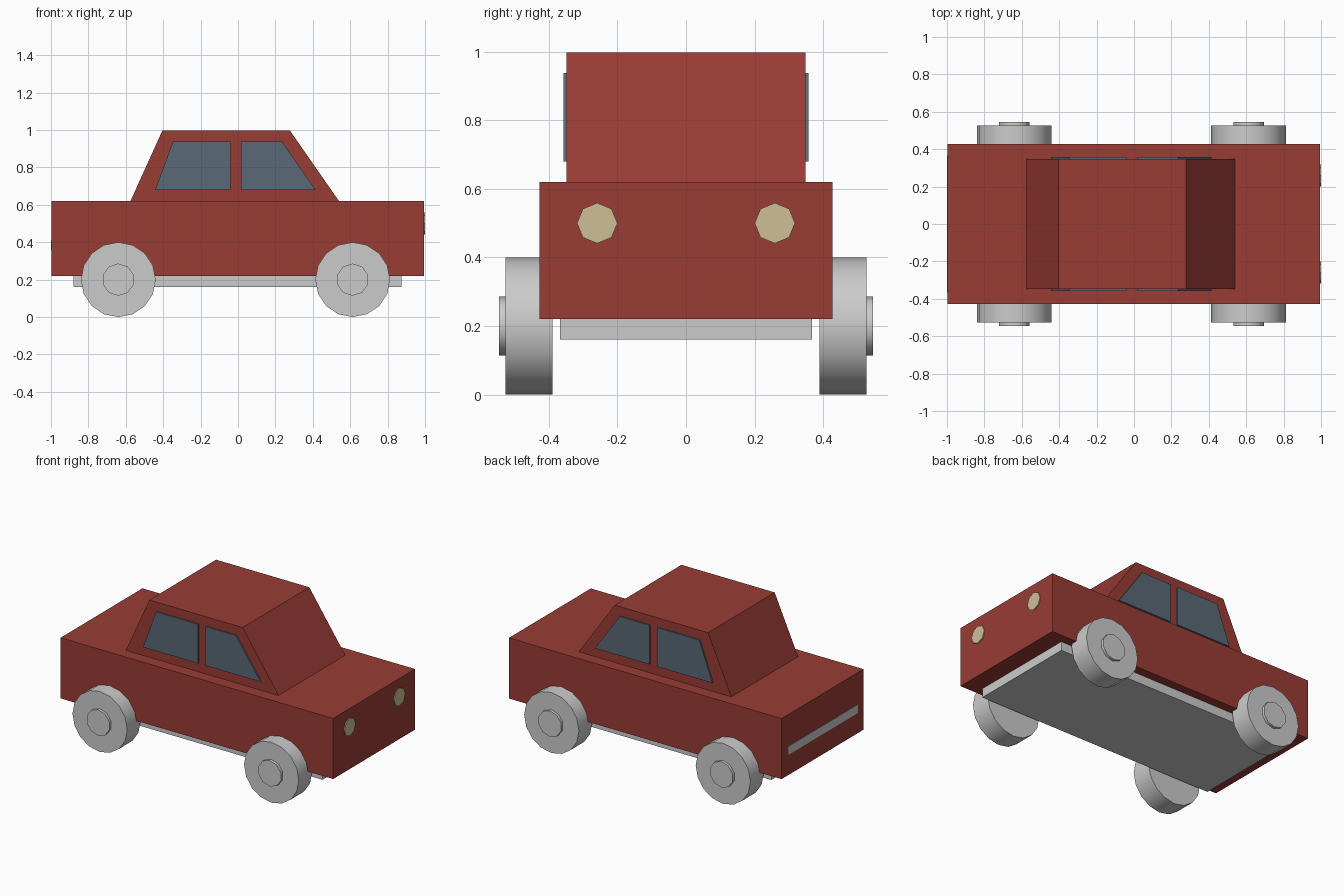
import bpy, bmesh, math
from mathutils import Matrix

if "Cube" in bpy.data.objects:
    bpy.data.objects.remove(bpy.data.objects["Cube"])


def material(name, rgb):
    m = bpy.data.materials.new(name)
    m.diffuse_color = (*rgb, 1)
    m.use_nodes = True
    m.node_tree.nodes["Principled BSDF"].inputs["Base Color"].default_value = m.diffuse_color
    return m


RED = material("red_paint", (0.32, 0.045, 0.036))
GLASS = material("window_glass", (0.10, 0.14, 0.18))
LAMP = material("lamp_glass", (0.62, 0.52, 0.31))


def finish(name, bm, mat=None):
    bmesh.ops.recalc_face_normals(bm, faces=bm.faces)
    me = bpy.data.meshes.new(name)
    bm.to_mesh(me)
    bm.free()
    ob = bpy.data.objects.new(name, me)
    bpy.context.collection.objects.link(ob)
    if mat:
        me.materials.append(mat)
    return ob


def prism(name, profile, y0, y1, mat=None):
    """Extrude an x-z outline from y0 to y1."""
    bm = bmesh.new()
    face = bm.faces.new([bm.verts.new((x, y0, z)) for x, z in profile])
    ext = bmesh.ops.extrude_face_region(bm, geom=[face])
    moved = [v for v in ext["geom"] if isinstance(v, bmesh.types.BMVert)]
    bmesh.ops.translate(bm, verts=moved, vec=(0, y1 - y0, 0))
    return finish(name, bm, mat)


def block(name, x0, x1, half_y, z0, z1, mat=None):
    return prism(name, [(x0, z0), (x1, z0), (x1, z1), (x0, z1)], -half_y, half_y, mat)


def disc(name, centre, radius, depth, sides, axis, mat=None, smooth=False):
    """Cylinder lying along the x or y axis."""
    bm = bmesh.new()
    turn = Matrix.Rotation(math.pi / 2, 4, "Y" if axis == "x" else "X")
    bmesh.ops.create_cone(bm, cap_ends=True, segments=sides, radius1=radius,
                          radius2=radius, depth=depth,
                          matrix=Matrix.Translation(centre) @ turn)
    ob = finish(name, bm, mat)
    if smooth:
        bpy.ops.object.select_all(action="DESELECT")
        ob.select_set(True)
        bpy.context.view_layer.objects.active = ob
        bpy.ops.object.shade_smooth_by_angle(angle=math.radians(50))
    return ob


# Lower body, chassis plate and nearly flush rear bumper strip
block("body", -0.997, 0.994, 0.427, 0.22, 0.62, RED)
block("chassis", -0.88, 0.874, 0.367, 0.16, 0.24)
block("rear_bumper", -1.0, -0.98, 0.365, 0.355, 0.41)

# Cabin with sloped windscreen and rear window
prism("cabin", [(-0.575, 0.61), (0.54, 0.61), (0.54, 0.62), (0.277, 0.998),
                (-0.404, 0.998), (-0.575, 0.62)], -0.348, 0.348, RED)

rear_window = [(-0.443, 0.68), (-0.04, 0.68), (-0.04, 0.938), (-0.348, 0.938)]
front_window = [(0.015, 0.68), (0.415, 0.68), (0.235, 0.938), (0.015, 0.938)]

for s, side in ((-1, "right"), (1, "left")):
    # Side windows
    prism(f"rear_window_{side}", rear_window, s * 0.335, s * 0.358, GLASS)
    prism(f"front_window_{side}", front_window, s * 0.335, s * 0.358, GLASS)
    # Headlights
    disc(f"headlight_{side}", (0.985, s * 0.259, 0.5), 0.059, 0.03, 8, "x", LAMP)
    # Wheels and hubs
    for x, end in ((-0.64, "rear"), (0.613, "front")):
        disc(f"{end}_wheel_{side}", (x, s * 0.458, 0.2), 0.2, 0.138, 16, "y", smooth=True)
        disc(f"{end}_hub_{side}", (x, s * 0.523, 0.2), 0.086, 0.044, 10, "y", smooth=True)
